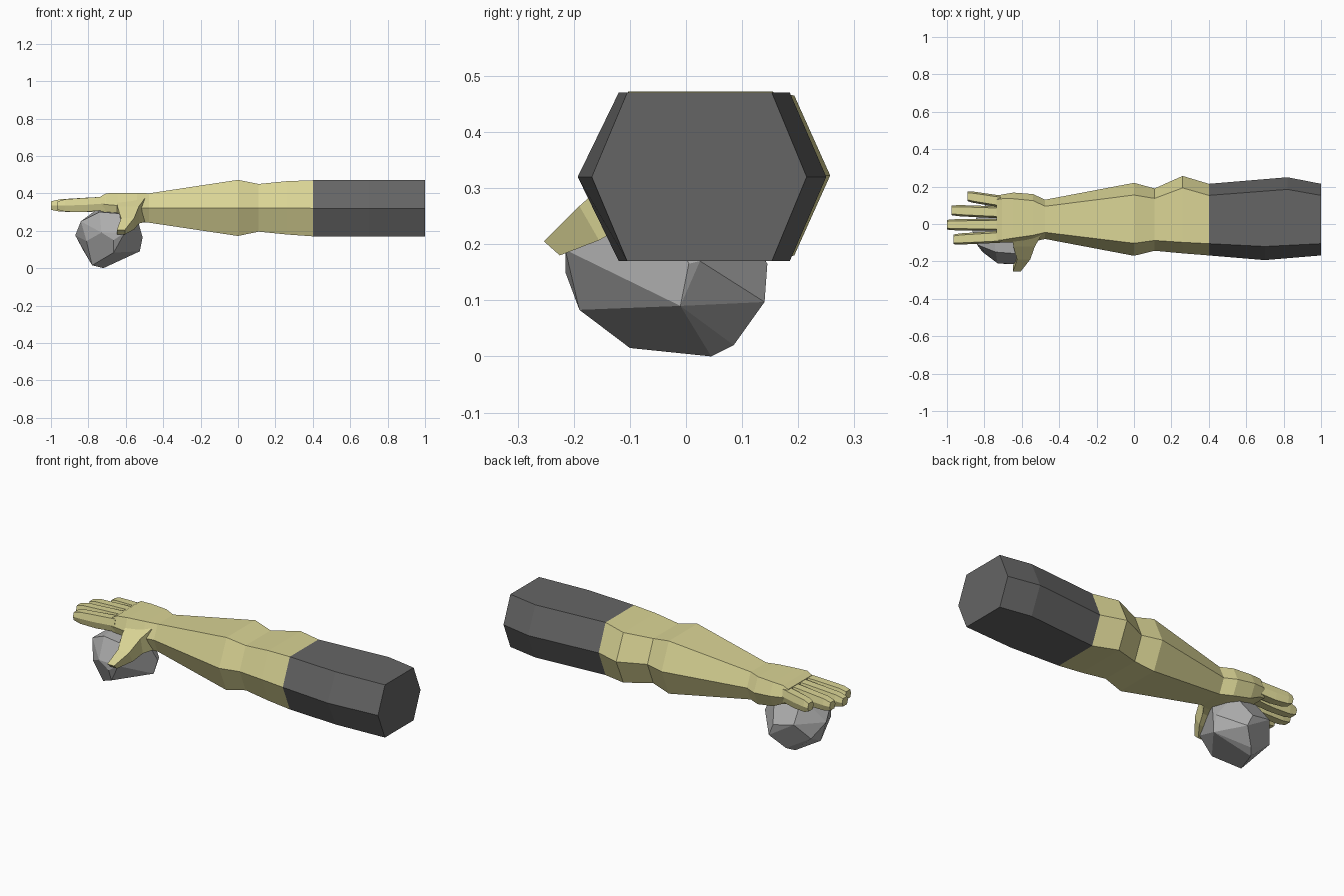
import bpy, bmesh
from mathutils import Vector


def material(name, rgb):
    m = bpy.data.materials.new(name)
    m.diffuse_color = (*rgb, 1)
    return m


SKIN = material("pale_yellow_skin", (0.70, 0.66, 0.30))
SLEEVE = material("dark_grey_sleeve", (0.13, 0.13, 0.13))
STONE = material("stone_grey", (0.42, 0.42, 0.42))


def finish(name, bm, mat):
    bmesh.ops.recalc_face_normals(bm, faces=bm.faces)
    me = bpy.data.meshes.new(name)
    bm.to_mesh(me)
    bm.free()
    me.materials.append(mat)
    ob = bpy.data.objects.new(name, me)
    bpy.context.collection.objects.link(ob)
    return ob


def loft(name, rings, mat):
    """Skin a list of equal-sized rings and cap both ends."""
    bm = bmesh.new()
    vs = [[bm.verts.new(p) for p in r] for r in rings]
    n = len(rings[0])
    for a, b in zip(vs, vs[1:]):
        for i in range(n):
            j = (i + 1) % n
            bm.faces.new((a[i], a[j], b[j], b[i]))
    bm.faces.new(vs[0])
    bm.faces.new(vs[-1])
    return finish(name, bm, mat)


def hexring(x, lo, lo_in, hi_in, hi, zb, zt, x_hi=None, zm=None):
    """Flat-topped hexagon; x_hi slants the ring towards the +y side."""
    xh = x if x_hi is None else x_hi
    zm = (zb + zt) / 2 if zm is None else zm
    return [(x, lo, zm), (x, lo_in, zt), (xh, hi_in, zt),
            (xh, hi, zm), (xh, hi_in, zb), (x, lo_in, zb)]


# sleeve
loft("sleeve", [
    hexring(1.0, -0.168, -0.105, 0.153, 0.215, 0.17, 0.47),
    hexring(0.70, -0.193, -0.12, 0.185, 0.25, 0.17, 0.47, x_hi=0.82),
    hexring(0.40, -0.168, -0.105, 0.153, 0.215, 0.17, 0.47)], SLEEVE)

# bare arm from sleeve to wrist
loft("forearm", [
    hexring(0.40, -0.168, -0.105, 0.153, 0.215, 0.17, 0.47),
    hexring(0.26, -0.157, -0.098, 0.193, 0.257, 0.18, 0.465),
    hexring(0.11, -0.143, -0.088, 0.137, 0.19, 0.195, 0.45),
    hexring(0.0, -0.17, -0.103, 0.155, 0.22, 0.172, 0.472),
    hexring(-0.475, -0.08, -0.045, 0.095, 0.13, 0.243, 0.40)], SKIN)

# palm
loft("palm", [
    hexring(-0.475, -0.08, -0.045, 0.095, 0.13, 0.243, 0.40),
    hexring(-0.54, -0.095, -0.06, 0.125, 0.16, 0.245, 0.402),
    hexring(-0.645, -0.10, -0.075, 0.135, 0.168, 0.265, 0.402, zm=0.335),
    hexring(-0.705, -0.10, -0.085, 0.135, 0.158, 0.295, 0.40, zm=0.34),
    hexring(-0.735, -0.10, -0.085, 0.13, 0.15, 0.30, 0.383, zm=0.34)], SKIN)

# four fingers: tip x, base centre y, tip centre y
for name, tip, y0, y1 in [("little_finger", -0.89, 0.12, 0.148),
                          ("ring_finger", -0.975, 0.062, 0.073),
                          ("middle_finger", -1.0, -0.004, -0.004),
                          ("index_finger", -0.965, -0.068, -0.082)]:
    rings = []
    for t, w, zb, zt in [(0, 0.032, 0.31, 0.382), (0.45, 0.031, 0.30, 0.375),
                         (0.84, 0.030, 0.302, 0.368), (1, 0.026, 0.312, 0.357)]:
        x = -0.71 + t * (tip + 0.71)
        y = y0 + t * (y1 - y0)
        rings.append(hexring(x, y - w, y - w * 0.7, y + w * 0.7, y + w, zb, zt))
    loft(name, rings, SKIN)

# thumb: x range, upper (y, z) edge, lower (y, z) edge
loft("thumb", [[(xl, *up), (xr, *up), (xr, *dn), (xl, *dn)] for xl, xr, up, dn in [
    (-0.65, -0.49, (-0.05, 0.385), (-0.04, 0.25)),
    (-0.645, -0.53, (-0.12, 0.33), (-0.10, 0.238)),
    (-0.625, -0.555, (-0.19, 0.268), (-0.155, 0.207)),
    (-0.647, -0.605, (-0.253, 0.205), (-0.225, 0.18))]], SKIN)

# faceted stone under the palm
bm = bmesh.new()
for p in [(-0.525, -0.01, 0.09), (-0.51, 0.005, 0.165), (-0.515, 0.025, 0.17),
          (-0.665, -0.19, 0.083), (-0.605, -0.215, 0.19), (-0.665, -0.215, 0.15),
          (-0.73, -0.21, 0.19), (-0.81, -0.15, 0.145), (-0.87, -0.02, 0.175),
          (-0.84, -0.11, 0.25), (-0.78, -0.10, 0.015), (-0.72, 0.045, 0.0),
          (-0.69, 0.085, 0.02), (-0.62, 0.14, 0.097), (-0.65, 0.145, 0.165),
          (-0.77, 0.13, 0.19), (-0.83, 0.06, 0.10), (-0.54, -0.04, 0.27),
          (-0.61, -0.16, 0.29), (-0.74, -0.15, 0.30), (-0.76, 0.04, 0.31),
          (-0.60, 0.06, 0.30)]:
    bm.verts.new(Vector(p))
bmesh.ops.convex_hull(bm, input=bm.verts)
bmesh.ops.dissolve_limit(bm, angle_limit=0.2, verts=bm.verts, edges=bm.edges)
finish("stone", bm, STONE)
